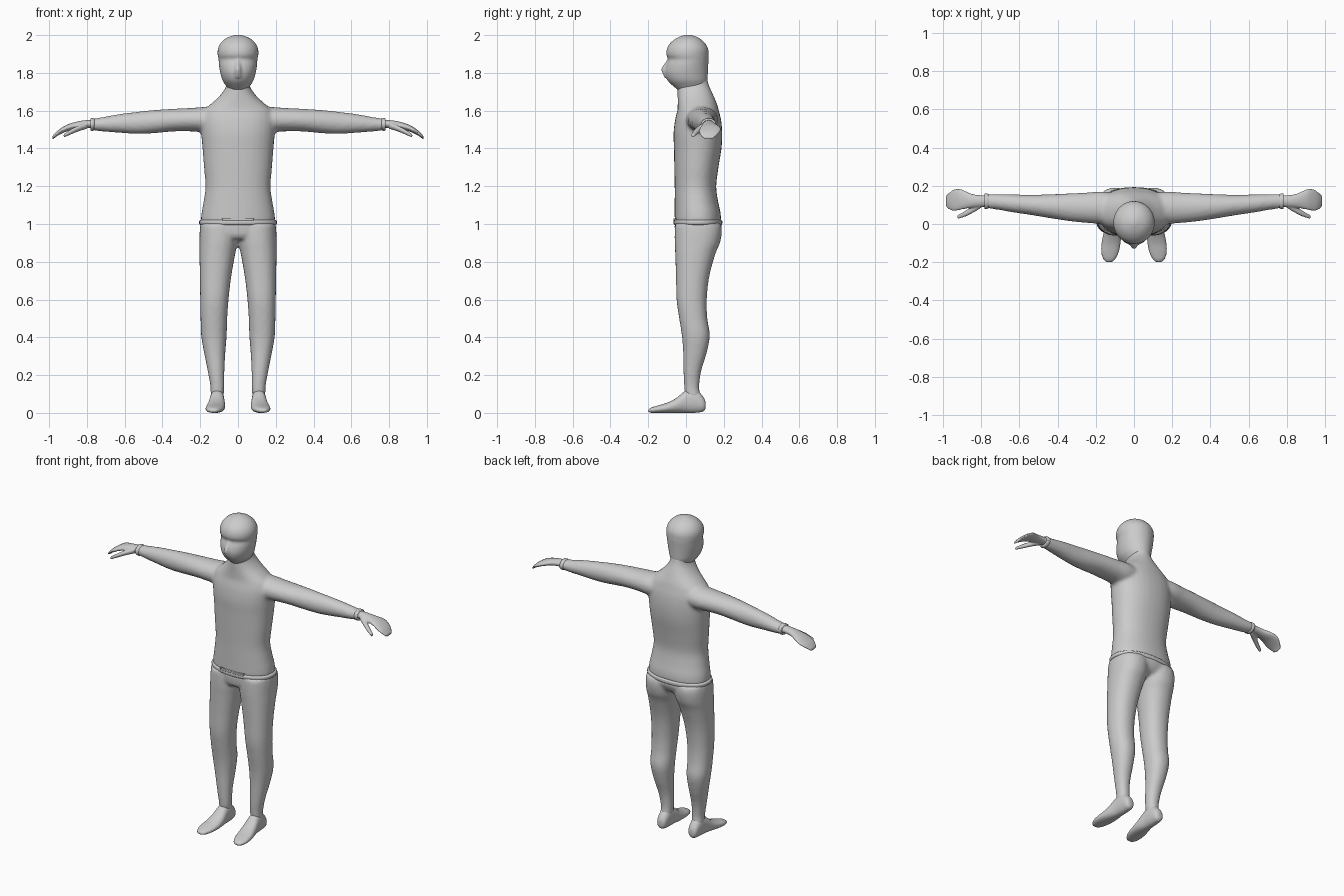
import bpy
import bmesh
from math import cos, sin, pi, copysign
from mathutils import Vector

cube = bpy.data.objects.get("Cube")
if cube:
    bpy.data.objects.remove(cube, do_unlink=True)

# One plain clay grey for the whole figure
grey = bpy.data.materials.new("clay grey")
grey.use_nodes = True
colour = (0.6, 0.6, 0.6, 1)
grey.diffuse_color = colour
grey.node_tree.nodes["Principled BSDF"].inputs["Base Color"].default_value = colour

SIDES = 32
STEPS = 4


def smooth_rings(rings):
    """Insert rounded in-between sections along a loft."""
    last = len(rings) - 1
    result = []
    for i in range(last):
        a, b, c, d = (Vector(rings[min(max(i + k, 0), last)]) for k in (-1, 0, 1, 2))
        for s in range(STEPS):
            t = s / STEPS
            result.append(b + (c - a) * t / 2
                          + (a * 2 - b * 5 + c * 4 - d) * t * t / 2
                          + (b * 3 - a - c * 3 + d) * t ** 3 / 2)
    result.append(Vector(rings[last]))
    return result


def loft(bm, axis, rings, side=1, power=2.2):
    """Skin sections (position, low, high, low, high), given in hundredths."""
    loops = []
    for ring in smooth_rings(rings):
        p, u0, u1, v0, v1 = (value / 100 for value in ring)
        loop = []
        for k in range(SIDES):
            c, s = cos(2 * pi * k / SIDES), sin(2 * pi * k / SIDES)
            u = (u0 + u1) / 2 + (u1 - u0) / 2 * copysign(abs(c) ** (2 / power), c)
            v = (v0 + v1) / 2 + (v1 - v0) / 2 * copysign(abs(s) ** (2 / power), s)
            x, y, z = {"x": (p, u, v), "y": (u, p, v), "z": (u, v, p)}[axis]
            loop.append(bm.verts.new((x * side, y, z)))
        loops.append(loop)
    for low, high in zip(loops, loops[1:]):
        for k in range(SIDES):
            n = (k + 1) % SIDES
            bm.faces.new((low[k], low[n], high[n], high[k]))
    bm.faces.new(loops[0])
    bm.faces.new(loops[-1])


def finish(name, bm, voxel=None, relax=4):
    """Turn lofts into an object, optionally fused into one soft skin."""
    bmesh.ops.recalc_face_normals(bm, faces=bm.faces)
    mesh = bpy.data.meshes.new(name)
    bm.to_mesh(mesh)
    bm.free()
    mesh.materials.append(grey)
    obj = bpy.data.objects.new(name, mesh)
    bpy.context.collection.objects.link(obj)
    for face in mesh.polygons:
        face.use_smooth = True
    if voxel:
        fuse = obj.modifiers.new("fuse", "REMESH")
        fuse.mode = "VOXEL"
        fuse.voxel_size = voxel
        fuse.use_smooth_shade = True
        soften = obj.modifiers.new("soften", "SMOOTH")
        soften.factor = 0.5
        soften.iterations = relax
    return obj


def mirrored(rings):
    """Centred sections from (position, half width, back and front limits)."""
    return [(p, -w, w, v0, v1) for p, w, v0, v1 in rings]


# Shirt: torso and neck with both sleeves
shirt = bmesh.new()
loft(shirt, "z", mirrored([
    (101, 19.8, -6, 18.6), (106, 19.3, -6, 18.3), (112, 18.2, -6, 17),
    (120, 17.2, -6, 16), (130, 18, -6.2, 17.2), (140, 18.8, -6.4, 18.8),
    (148, 19.5, -6.6, 19.2), (155, 19.8, -5.8, 18.6), (160, 18.2, -4.6, 17.4),
    (163, 15, -4.4, 16.6), (167, 10.5, -4.4, 15), (171, 7.3, -4.4, 13.2),
    (174, 6, -4.4, 12), (178, 5.8, -4.4, 11)]))
for side in (1, -1):
    loft(shirt, "x", [
        (8, 0, 16, 148, 162), (17, 0, 17, 148.5, 162), (24, .5, 16.5, 149, 161.5),
        (34, 1.5, 16, 149, 161), (45, 3.2, 15.5, 148, 160.3), (54, 4.7, 15.3, 147.7, 159.3),
        (64, 6.2, 15.5, 148.4, 158), (72, 7.6, 15.6, 149, 156.5),
        (78, 8.3, 15.7, 149.8, 155.6)], side, 2)
finish("shirt", shirt, 0.011)

# Trousers: hips and two legs
trousers = bmesh.new()
loft(trousers, "z", mirrored([
    (92, 12, -4, 13), (94, 17.5, -5.5, 16.5), (98, 19.8, -6, 18.7),
    (101, 19.9, -6, 18.7)]))
for side in (1, -1):
    loft(trousers, "z", [
        (5, 8, 14, 1, 8.5), (10, 7.5, 14.5, -.5, 7.5), (14, 7.3, 14.6, -1, 7),
        (22, 7.2, 16, -1.3, 8), (32, 6.7, 18, -1.5, 11), (41, 6, 19.5, -2.2, 12.6),
        (50, 5.7, 19.8, -3.6, 11.3), (60, 5, 20, -5, 11), (72, 3.6, 20.2, -5.3, 12.3),
        (84, 1.5, 20.4, -5.7, 15.5), (90, .2, 20.4, -6, 18), (96, -.5, 20.3, -6, 19),
        (100, -.5, 19.9, -5.8, 18.5)], side)
finish("trousers", trousers, 0.011, 3)

# Waistband: slim raised band under the shirt hem
band = bmesh.new()
loft(band, "z", mirrored([
    (99.6, 20, -6.1, 18.8), (100.2, 20.6, -6.6, 19.2), (101.6, 20.6, -6.6, 19.2),
    (102.2, 19.8, -6, 18.6)]))
finish("waistband", band)

# Front fastening: thin tab between shirt and waistband
tab = bmesh.new()
loft(tab, "z", mirrored([(101.8, 8, -6.6, -5), (103, 8.5, -6.6, -5)]), power=6)
finish("waist_tab", tab)

# Head: skull, brow, jaw and nose in one skin
head = bmesh.new()
loft(head, "z", mirrored([
    (170, 4.5, -3, 9.5), (173, 6.3, -6.8, 10.6), (176, 8.2, -9.8, 11.4),
    (180, 9.4, -11.2, 11.6), (184, 10.1, -10.6, 11.8), (187.2, 10.3, -9.4, 12),
    (189.4, 10.8, -10.4, 12), (192.5, 10.7, -10.2, 11.8), (195.5, 9.4, -8.6, 10.3),
    (198.2, 6.6, -5.4, 7.4), (199.7, 3, -2, 4), (200.2, 1, 0, 2)]), power=2)
loft(head, "z", mirrored([
    (187, .6, -10, -7), (183.5, 1.4, -12.6, -7), (181, 2, -13, -7),
    (177.5, 2.4, -11.4, -6)]), power=2)
finish("head", head, 0.008, 3)

# Hands, thumbs and feet on each side
for side, label in ((1, "left"), (-1, "right")):
    cuff = bmesh.new()
    loft(cuff, "x", [
        (76, 8.3, 15.5, 149.8, 155.8), (77, 7.8, 16, 149.3, 156.1),
        (78.2, 8, 15.9, 149.6, 155.9)], side, 2)
    finish(label + "_cuff", cuff)

    hand = bmesh.new()
    loft(hand, "x", [
        (74, 9, 15, 151, 155), (80, 8.9, 15, 150.8, 155), (85, 8.5, 15.8, 150.3, 154.3),
        (90, 7.6, 18, 149.2, 152.8), (93, 6.9, 18.4, 148, 151.2),
        (96, 7.2, 17, 146.4, 149), (98.3, 9, 14.8, 144.6, 146.4)], side, 2)
    loft(hand, "x", [
        (80, 8.4, 12.5, 150.4, 154), (84, 6, 9.8, 149.2, 152.4),
        (88, 4, 7, 147.6, 150.4), (92.3, 2.6, 4.6, 145.8, 147.6)], side, 2)
    finish(label + "_hand", hand, 0.005, 2)

    foot = bmesh.new()
    loft(foot, "y", [
        (10.4, 9.4, 12.8, 2, 6), (9, 8, 14, .6, 8.8), (5, 7.4, 14.6, 0, 12.6),
        (0, 7.2, 15, 0, 12), (-5, 6.8, 16, 0, 8), (-10, 7, 17, 0, 5.4),
        (-15, 8, 17.2, 0, 3.9), (-18.5, 9.8, 16, 0, 2.8), (-20, 11.5, 14.5, .6, 1.8)], side)
    finish(label + "_foot", foot, 0.007, 2)
